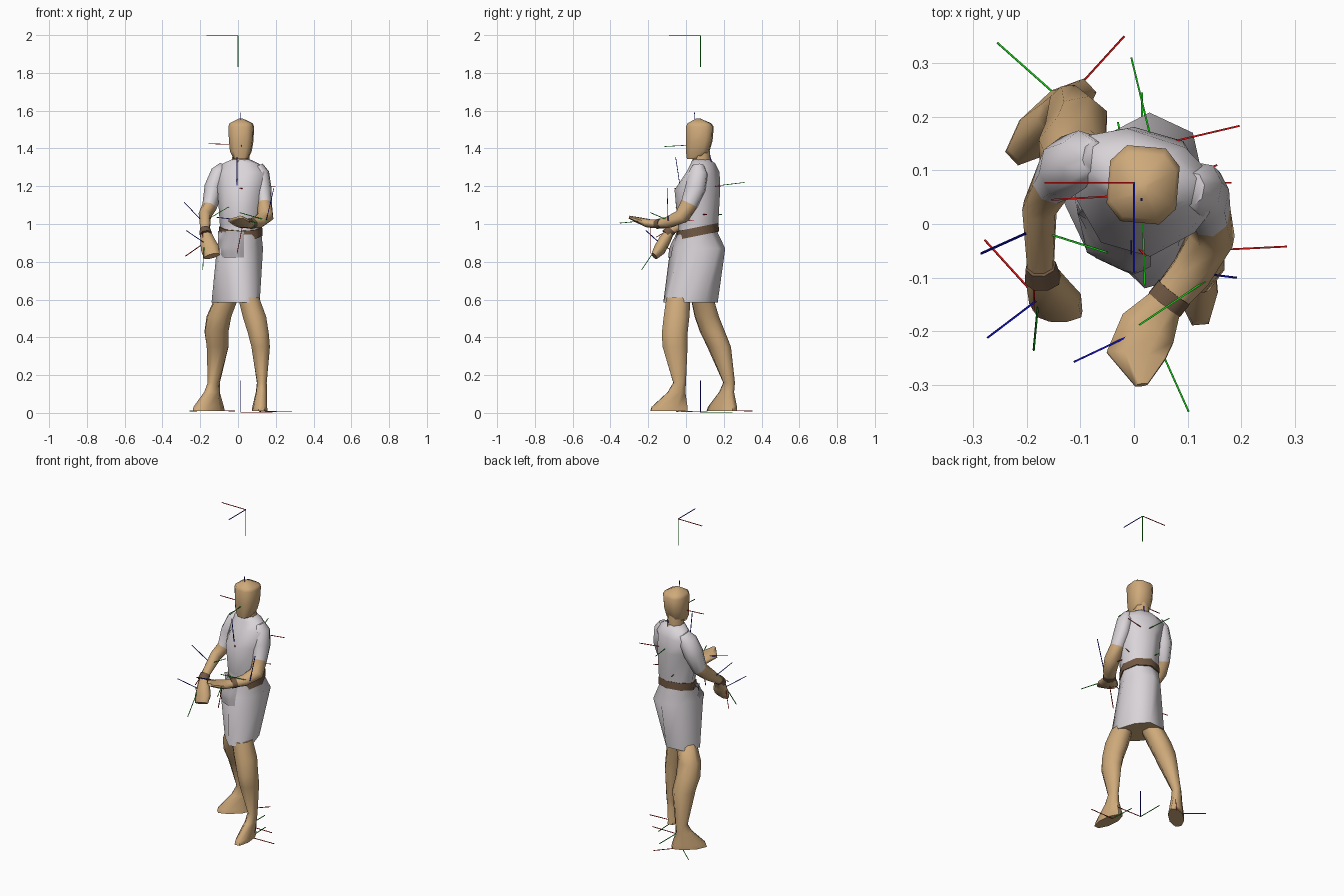
import bpy, bmesh, math
from mathutils import Vector as V
from mathutils.bvhtree import BVHTree


def mat(name, r, g, b):
    m = bpy.data.materials.new(name)
    m.diffuse_color = (r, g, b, 1)
    return m


SKIN = mat("tan_skin", .62, .40, .195)
CLOTH = mat("pale_cloth", .70, .66, .69)
GREY = mat("grey_pouch", .43, .40, .42)
BROWN = mat("brown_leather", .165, .098, .056)
RED = mat("axis_red", .65, .005, .005)
GREEN = mat("axis_green", .01, .55, .01)
BLUE = mat("axis_blue", .005, .005, .55)


def skin_rings(name, rings, mats, split=None, caps=None):
    """Join rings of points with quads and cap both ends; split is the first
    band that takes the second material, caps the materials of the ends."""
    bm = bmesh.new()
    rows = [[bm.verts.new(p) for p in ring] for ring in rings]
    n = len(rows[0])
    for i, (a, b) in enumerate(zip(rows, rows[1:])):
        for k in range(n):
            f = bm.faces.new((a[k], a[(k + 1) % n], b[(k + 1) % n], b[k]))
            f.material_index = int(split is not None and i >= split)
    caps = caps or (0, len(mats) - 1)
    bm.faces.new(rows[0]).material_index = caps[0]
    bm.faces.new(rows[-1]).material_index = caps[1]
    bmesh.ops.recalc_face_normals(bm, faces=bm.faces)
    return finish(name, bm, mats)


def finish(name, bm, mats, smooth=True):
    me = bpy.data.meshes.new(name)
    bm.to_mesh(me)
    bm.free()
    for m in mats:
        me.materials.append(m)
    ob = bpy.data.objects.new(name, me)
    bpy.context.collection.objects.link(ob)
    if smooth:
        bpy.ops.object.select_all(action='DESELECT')
        ob.select_set(True)
        bpy.context.view_layer.objects.active = ob
        bpy.ops.object.shade_smooth_by_angle(angle=math.radians(65))
    return ob


def oval(c, u, v, q=.414):
    """Eight-sided ring; q near 1 makes it boxier."""
    pattern = ((1, q), (q, 1), (-q, 1), (-1, q), (-1, -q), (-q, -1), (q, -1), (1, -q))
    return [V(c) + u * a + v * b for a, b in pattern]


def level(x, y, z, rx, ry, yaw, tilt=0, q=.414):
    """Level ring turned by yaw degrees, optionally tilted up to the back."""
    a = math.radians(yaw)
    ring = oval((x, y, z), V((math.cos(a), math.sin(a), 0)) * rx,
                V((-math.sin(a), math.cos(a), 0)) * ry, q)
    for p in ring:
        p.z += (p.y - y) * tilt
    return ring


def along(path, side_ref):
    """Rings square to a path of (x, y, z, half width, half thickness)."""
    pts = [V(p[:3]) for p in path]
    out = []
    for i, p in enumerate(path):
        t = (pts[min(i + 1, len(pts) - 1)] - pts[max(i - 1, 0)]).normalized()
        ref = V(side_ref)
        u = (ref - t * ref.dot(t)).normalized()
        out.append(oval(pts[i], u * p[3], t.cross(u) * p[4]))
    return out


# Dress: slanted hem, then hips, waist, chest, shoulders, collar
hem = [V((x, y, .585)) for x, y in (
    (.115, -.01), (.08, .1), (.02, .168), (-.09, .16),
    (-.14, .06), (-.065, -.038), (.02, -.12), (.09, -.1))]
dress = [hem] + [level(*r) for r in [
    (.01, .062, .87, .108, .140, -25), (.014, .064, .96, .102, .092, -25),
    (.015, .064, 1.0, .104, .098, -25), (.015, .06, 1.18, .115, .112, -16),
    (.018, .09, 1.275, .138, .074, -18), (.015, .09, 1.32, .092, .056, -16),
    (.015, .082, 1.342, .045, .045, -16)]]
skin_rings("dress", dress, [CLOTH, SKIN], None, (1, 0))

# Belt, higher at the back
skin_rings("belt", [level(.014, .064, .938, .108, .101, -25, .2),
                    level(.014, .064, .984, .107, .099, -25, .2)], [BROWN])

# Pouch flap following the front of the skirt
tree_pts, tree_faces = [p for r in dress for p in r], []
for i in range(len(dress) - 1):
    for k in range(8):
        a, b = i * 8 + k, i * 8 + (k + 1) % 8
        tree_faces.append((a, b, b + 8, a + 8))
tree = BVHTree.FromPolygons(tree_pts, tree_faces)
bm = bmesh.new()
N = 8
grid = []
for j in range(N + 1):
    row = []
    for i in range(N + 1):
        x, z = -.105 + .137 * i / N, .822 + .142 * j / N
        hit = tree.ray_cast(V((x, -1, z)), V((0, 1, 0)))[0]
        gap = .005 + .008 * j / N   # clears the belt at the top
        row.append(bm.verts.new((x, (hit.y if hit else .03) - gap, z)))
    grid.append(row)
for j in range(N):
    for i in range(N):
        bm.faces.new((grid[j][i], grid[j][i + 1], grid[j + 1][i + 1], grid[j + 1][i]))
finish("pouch_flap", bm, [GREY])

# Head and neck
skin_rings("neck", [level(.015, .083, 1.31, .045, .045, 0),
                    level(.015, .083, 1.345, .046, .046, 0),
                    level(.015, .078, 1.42, .042, .045, 0)], [SKIN])
skin_rings("head", [level(*r, 0, .56) for r in [
    (.015, .05, 1.345, .036, .044, -5), (.015, .062, 1.385, .055, .060, -5),
    (.017, .07, 1.44, .062, .068, -5), (.017, .073, 1.515, .065, .071, -5),
    (.017, .071, 1.533, .059, .060, -5), (.015, .064, 1.558, .010, .012, -5)]], [SKIN])

# Legs: sole, toe edge, ankle, calf, knee, thigh
legs = {
    "right_leg": [(.115, -.09, .01, .038, .098, 5), (.115, -.087, .032, .036, .094, 5),
                  (.124, -.05, .11, .028, .046, 5), (.126, -.034, .16, .025, .033, 5),
                  (.12, -.058, .35, .049, .066, 0), (.108, -.06, .42, .055, .068, 0),
                  (.087, -.05, .51, .062, .068, 0), (.056, -.04, .61, .056, .064, 0)],
    "left_leg": [(-.155, .19, .01, .042, .10, -47), (-.155, .193, .032, .040, .095, -47),
                 (-.138, .215, .11, .030, .045, -47), (-.128, .228, .16, .026, .034, -47),
                 (-.108, .175, .35, .052, .064, -40), (-.114, .14, .43, .060, .066, -40),
                 (-.101, .11, .51, .064, .062, -40), (-.06, .085, .61, .062, .056, -40)],
}
for name, rings in legs.items():
    skin_rings(name, [level(*r) for r in rings], [SKIN])

# Arms: sleeve first, then bare forearm and mitten hand
left = [(-.075, .125, 1.31, .022, .03), (-.098, .12, 1.272, .042, .052),
        (-.128, .105, 1.19, .047, .056), (-.151, .078, 1.092, .036, .042),
        (-.176, .03, 1.045, .031, .036), (-.174, -.08, .965, .024, .022),
        (-.162, -.112, .915, .037, .030), (-.147, -.14, .865, .048, .030),
        (-.138, -.168, .83, .042, .018)]
right = [(.107, .065, 1.31, .024, .03), (.122, .065, 1.27, .040, .048),
         (.134, .05, 1.19, .040, .052), (.141, .018, 1.108, .036, .044),
         (.145, -.022, 1.04, .042, .038), (.107, -.09, 1.01, .038, .03),
         (.060, -.145, 1.0, .033, .022), (.026, -.195, 1.003, .054, .022),
         (.004, -.245, 1.018, .055, .016), (.014, -.30, 1.036, .012, .008)]
for name, path in (("left_arm", left), ("right_arm", right)):
    skin_rings(name, along(path, (1, -.2, 0)), [CLOTH, SKIN], 3)

# Wrist bands
skin_rings("left_wrist_band", along([(-.174, -.078, .970, .027, .027),
                                     (-.170, -.104, .944, .0325, .028)], (1, -.2, 0)), [BROWN])
skin_rings("right_wrist_band", along([(.075, -.127, 1.003, .0365, .027),
                                      (.057, -.150, 1.0, .0365, .025)], (1, -.2, 0)), [BROWN])


# Joint markers: three thin rods each (red, green, blue tips)
def rod(name, a, b, m):
    a, b = V(a), V(b)
    d = (b - a).normalized()
    u = d.orthogonal().normalized() * .0024
    w = d.cross(u)
    corners = (u, w, -u, -w)
    bm = bmesh.new()
    lo = [bm.verts.new(a + c) for c in corners]
    hi = [bm.verts.new(b + c) for c in corners]
    for k in range(4):
        bm.faces.new((lo[k], lo[(k + 1) % 4], hi[(k + 1) % 4], hi[k]))
    bm.faces.new(lo[::-1])
    bm.faces.new(hi)
    bmesh.ops.recalc_face_normals(bm, faces=bm.faces)
    finish(name, bm, [m], False)


markers = {
    "overhead": ((0, .077, 1.997), (-.167, .077, 1.997), (0, .077, 1.83), (0, -.09, 1.997)),
    "ground": ((.015, .077, .004), (.182, .077, .004), (.015, .245, .004), (.015, .077, .172)),
    "head": ((.015, .055, 1.42), (-.155, .045, 1.425), (.02, -.115, 1.41), (.014, .045, 1.59)),
    "spine": ((.035, .145, 1.2), (.197, .183, 1.2), (-.005, .31, 1.22), (.035, .13, 1.365)),
    "waist": ((.0, .04, 1.05), (.155, .11, 1.05), (-.03, .19, 1.05), (0, .04, 1.21)),
    "chest": ((-.005, -.03, 1.19), (.022, -.06, 1.188), (.02, .12, 1.2), (-.005, -.055, 1.355)),
    "left_elbow": ((-.185, -.01, 1.01), (-.187, -.16, .93), (-.05, -.053, 1.09), (-.285, -.055, 1.115)),
    "left_wrist": ((-.178, -.14, .9), (-.278, -.03, .83), (-.187, -.235, .757), (-.273, -.212, .965)),
    "right_elbow": ((.15, -.095, 1.02), (.115, .06, 1.02), (.01, -.188, 1.06), (.19, -.1, 1.19)),
    "right_wrist": ((.03, -.19, 1.02), (-.005, -.19, .845), (.102, -.35, 1.005), (-.112, -.257, 1.035)),
    "left_foot": ((-.13, .227, .012), (-.018, .35, .01), (-.255, .338, .01), (-.127, .222, .17)),
    "right_foot": ((.12, -.05, .008), (.285, -.042, .006), (.113, .115, .006), (.12, -.045, .17)),
}
for name, (origin, *tips) in markers.items():
    for tip, axis, m in zip(tips, "xyz", (RED, GREEN, BLUE)):
        rod(f"{name}_marker_{axis}", origin, tip, m)
